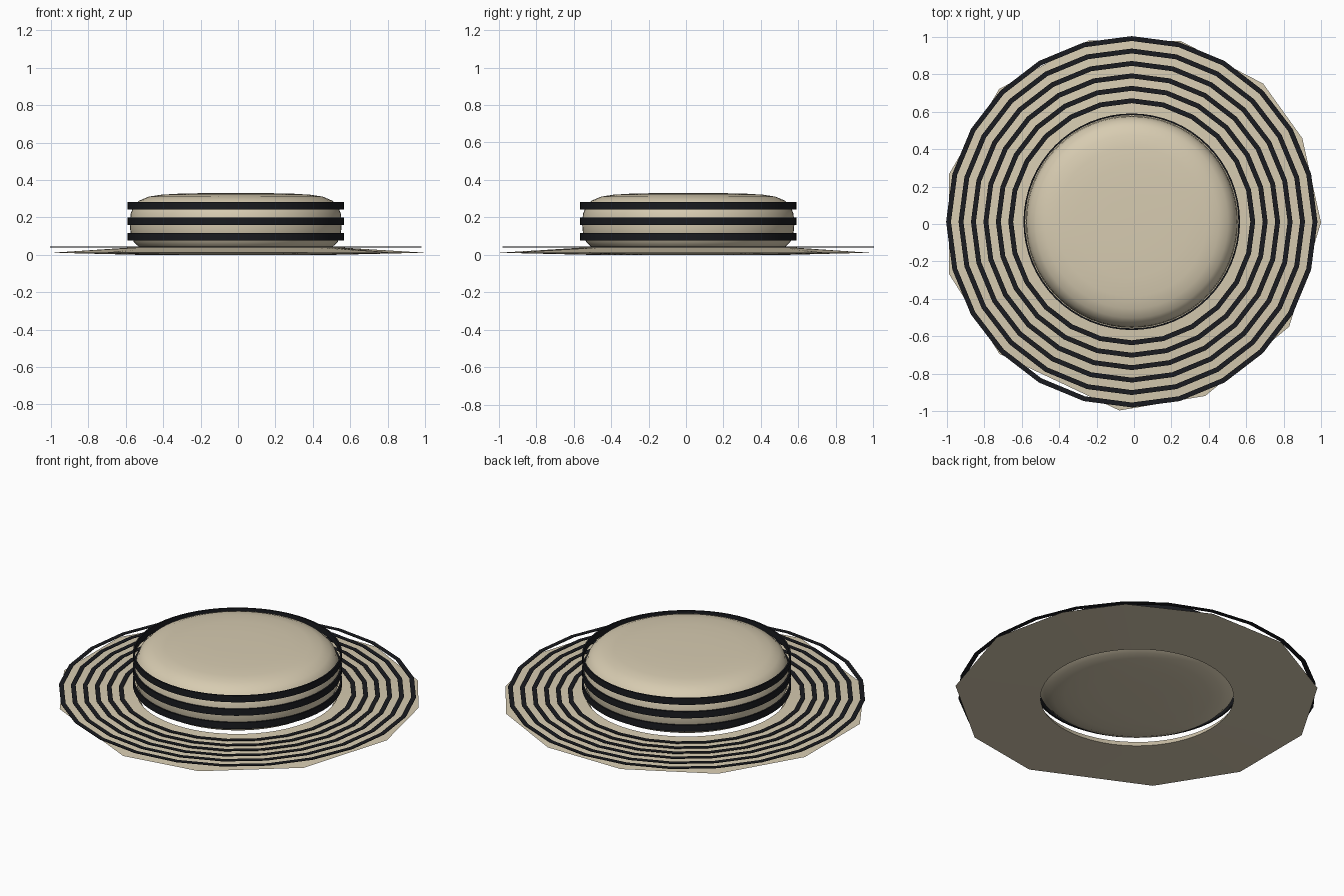
import bpy, bmesh, math

if "Cube" in bpy.data.objects:
    bpy.data.objects.remove(bpy.data.objects["Cube"])

CX, CY = -0.012, 0.012  # centre of the crown and stripes


def material(name, rgb):
    m = bpy.data.materials.new(name)
    m.diffuse_color = (*rgb, 1)
    m.use_nodes = True
    m.node_tree.nodes["Principled BSDF"].inputs["Base Color"].default_value = m.diffuse_color
    return m


STRAW = material("straw", (0.68, 0.60, 0.44))
BLACK = material("black_ribbon", (0.010, 0.011, 0.014))


def finish(name, bm, mat, angle=50):
    bmesh.ops.remove_doubles(bm, verts=bm.verts, dist=1e-5)
    bmesh.ops.recalc_face_normals(bm, faces=bm.faces)
    me = bpy.data.meshes.new(name)
    bm.to_mesh(me)
    bm.free()
    me.materials.append(mat)
    ob = bpy.data.objects.new(name, me)
    bpy.context.collection.objects.link(ob)
    bpy.ops.object.select_all(action='DESELECT')
    bpy.context.view_layer.objects.active = ob
    ob.select_set(True)
    bpy.ops.object.shade_smooth_by_angle(angle=math.radians(angle))
    return ob


def lathe(name, profile, segs, mat, closed=False):
    """Spin a (radius, z) profile around the hat's axis."""
    bm = bmesh.new()
    loops = [[bm.verts.new((CX + r * math.cos(2 * math.pi * i / segs),
                            CY + r * math.sin(2 * math.pi * i / segs), z))
              for i in range(segs)] for r, z in profile]
    pairs = list(zip(loops, loops[1:]))
    if closed:
        pairs.append((loops[-1], loops[0]))
    for a, b in pairs:
        for i in range(segs):
            j = (i + 1) % segs
            bm.faces.new((a[i], a[j], b[j], b[i]))
    if not closed:
        bm.faces.new(loops[0])
        bm.faces.new(loops[-1])
    return finish(name, bm, mat)


# Crown: flattened round pillow, mirrored about its mid height
half = [(0.15, 0.330), (0.30, 0.327), (0.40, 0.321), (0.465, 0.311), (0.515, 0.290),
        (0.545, 0.262), (0.562, 0.22)]
profile = half + [(0.567, 0.165)] + [(r, 0.33 - z) for r, z in reversed(half)]
lathe("crown", profile, 64, STRAW)

# Ribbon bands standing just clear of the crown
for k, z in enumerate((0.097, 0.179, 0.261)):
    lathe(f"crown_band_{k + 1}", [(0.570, z - 0.02), (0.579, z - 0.02),
                                  (0.579, z + 0.02), (0.570, z + 0.02)], 64, BLACK, True)

# Flat stripe rings resting over the brim
for k in range(6):
    r = 0.647 + 0.0665 * k
    lathe(f"brim_stripe_{k + 1}", [(r - 0.013, 0.040), (r + 0.013, 0.040),
                                   (r + 0.013, 0.043), (r - 0.013, 0.043)], 24, BLACK, True)

# Brim: uneven twelve-sided rim around a round hole, thick inside and thin outside
rim = [(0.5, 1.0), (27, 1.01), (47.4, 1.02), (75.7, 1.01), (104, 1.01), (135, 1.02),
       (165, 1.025), (195, 1.025), (224, 1.0), (265.5, 1.0), (292.5, 0.995), (326.5, 0.995)]
N, SUB = len(rim), 6
bm = bmesh.new()
outer = [bm.verts.new((r * math.cos(math.radians(a)), r * math.sin(math.radians(a)), 0.011))
         for a, r in rim]


def hole_loop(radius, z):
    verts = []
    for i in range(N):
        a0 = rim[i][0]
        a1 = rim[(i + 1) % N][0] + (360 if i == N - 1 else 0)
        for j in range(SUB):
            a = math.radians(a0 + (a1 - a0) * j / SUB)
            verts.append(bm.verts.new((CX + radius * math.cos(a), CY + radius * math.sin(a), z)))
    return verts


top, bottom = hole_loop(0.56, 0.039), hole_loop(0.535, 0.0)
M = N * SUB
for inner in (top, bottom):
    for i in range(N):
        for j in range(-SUB // 2, SUB // 2):
            bm.faces.new((outer[i], inner[(i * SUB + j) % M], inner[(i * SUB + j + 1) % M]))
        bm.faces.new((outer[i], outer[(i + 1) % N], inner[(i * SUB + SUB // 2) % M]))
for i in range(M):
    j = (i + 1) % M
    bm.faces.new((top[i], top[j], bottom[j], bottom[i]))
finish("brim", bm, STRAW)
